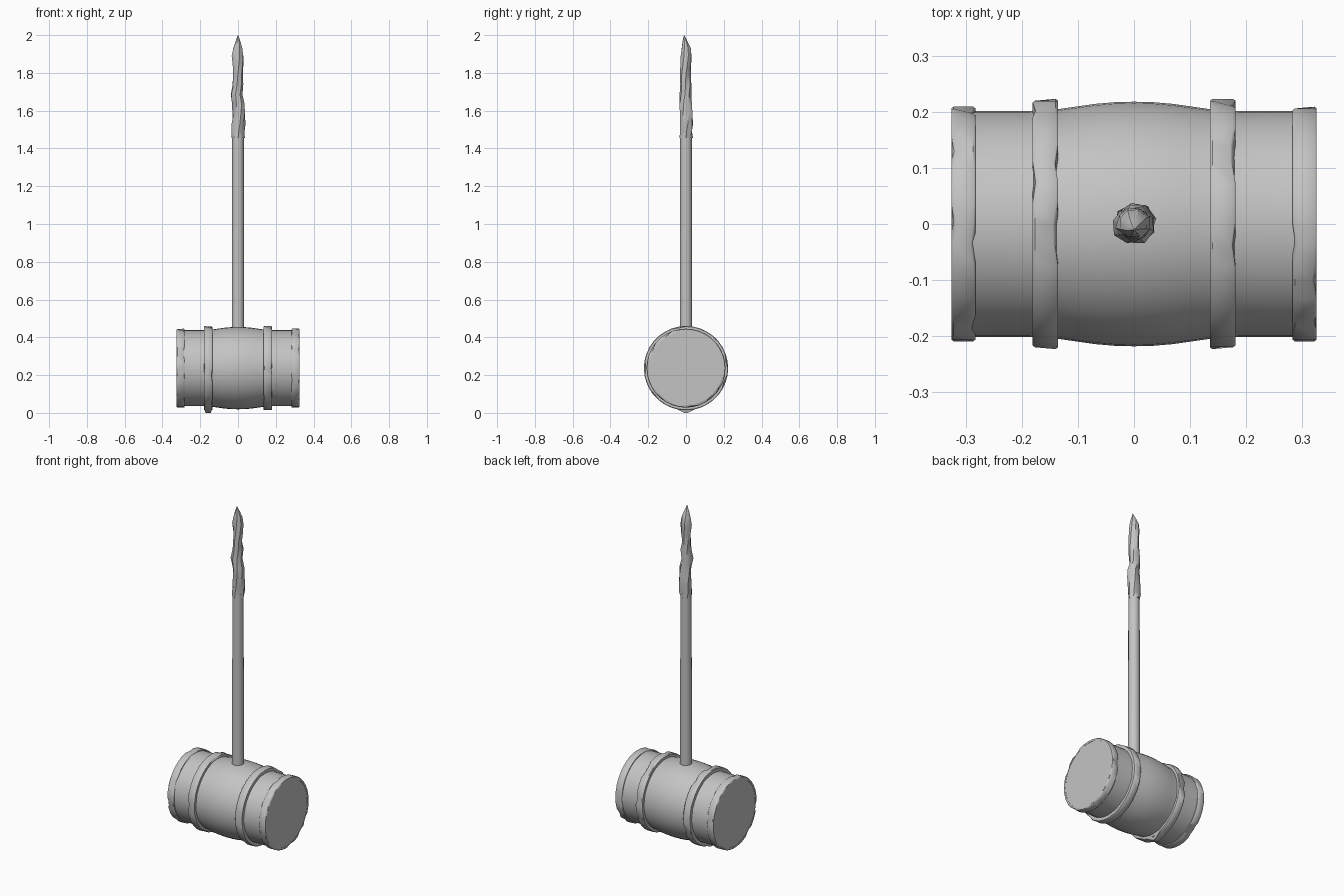
import bpy, bmesh, math, random
from mathutils import Vector

if "Cube" in bpy.data.objects:
    bpy.data.objects.remove(bpy.data.objects["Cube"])

random.seed(4)
CENTRE_Z = 0.237

grey = bpy.data.materials.new("worn_grey")
grey.diffuse_color = (0.55, 0.55, 0.55, 1)
grey.use_nodes = True
grey.node_tree.nodes["Principled BSDF"].inputs["Base Color"].default_value = grey.diffuse_color


def make_object(name, bm, angle):
    bmesh.ops.recalc_face_normals(bm, faces=bm.faces)
    mesh = bpy.data.meshes.new(name)
    bm.to_mesh(mesh)
    bm.free()
    mesh.materials.append(grey)
    ob = bpy.data.objects.new(name, mesh)
    bpy.context.collection.objects.link(ob)
    bpy.ops.object.select_all(action='DESELECT')
    ob.select_set(True)
    bpy.context.view_layer.objects.active = ob
    bpy.ops.object.shade_smooth_by_angle(angle=math.radians(angle))
    return ob


def skin(bm, rings, closed=False):
    """Join rings of points with quads; cap the ends unless the loop is closed."""
    rows = [[bm.verts.new(p) for p in ring] for ring in rings]
    n = len(rows[0])
    pairs = list(zip(rows, rows[1:]))
    if closed:
        pairs.append((rows[-1], rows[0]))
    else:
        bm.faces.new(rows[0])
        bm.faces.new(rows[-1])
    for a, b in pairs:
        for i in range(n):
            j = (i + 1) % n
            bm.faces.new((a[i], a[j], b[j], b[i]))


def x_ring(x, r, n):
    return [Vector((x, r * math.cos(t), CENTRE_Z + r * math.sin(t)))
            for t in (2 * math.pi * i / n for i in range(n))]


# Bulging mallet head
half = [(0.0, 0.218), (0.035, 0.217), (0.07, 0.214), (0.105, 0.209),
        (0.14, 0.204), (0.19, 0.201), (0.28, 0.201), (0.324, 0.2)]
profile = [(-x, r) for x, r in half[:0:-1]] + half
bm = bmesh.new()
skin(bm, [x_ring(x, r, 40) for x, r in profile])
make_object("mallet_head", bm, 35)


# Dented hoops around the head
def hoop(name, x, width, outer, inner, n=36):
    bm = bmesh.new()
    h = width / 2
    section = [(-h, inner), (-h, outer - 0.003), (-h + 0.004, outer),
               (h - 0.004, outer), (h, outer - 0.003), (h, inner)]
    rings = [x_ring(x + dx, r, n) for dx, r in section]
    axis = Vector((x, 0, CENTRE_Z))
    for i in range(n):
        if random.random() < 0.25:
            edge = random.choice(((1, 2), (3, 4)))
            depth = random.uniform(0.015, 0.035)
            for k in edge:
                p = rings[k][i]
                q = p - axis
                q.x = 0
                rings[k][i] = p - q * depth
                rings[k][i].x += 0.005 * (1 if k < 3 else -1)
    skin(bm, rings, closed=True)
    return make_object(name, bm, 40)


for side, word in ((-1, "left"), (1, "right")):
    hoop("inner_hoop_" + word, side * 0.158, 0.045, 0.223, 0.195)
    hoop("end_hoop_" + word, side * 0.304, 0.043, 0.209, 0.195)


def z_ring(z, r, n, cx=0, cy=0, rough=0, turn=0):
    pts = []
    for i in range(n):
        t = 2 * math.pi * i / n + turn
        k = r * (1 + random.uniform(-rough, rough))
        pts.append(Vector((cx + k * math.cos(t), cy + k * math.sin(t), z)))
    return pts


# Long round shaft, its foot passing through the head
bm = bmesh.new()
skin(bm, [z_ring(0.022, 0.033, 16), z_ring(0.5, 0.033, 16), z_ring(1.48, 0.031, 16)])
make_object("handle_shaft", bm, 40)

# Splintered, pointed end: height, radius, x offset, y offset
stations = [(1.455, 0.033, 0, 0), (1.49, 0.036, 0, -0.001), (1.53, 0.033, 0.003, 0.002),
            (1.59, 0.033, 0.004, 0), (1.635, 0.032, 0.003, -0.002),
            (1.685, 0.031, -0.006, 0), (1.74, 0.03, -0.003, 0),
            (1.79, 0.026, -0.003, -0.003), (1.835, 0.028, -0.002, 0.001),
            (1.89, 0.03, -0.001, 0.003), (1.93, 0.026, -0.001, 0.001),
            (1.965, 0.014, 0, -0.005), (2.0, 0.001, 0, -0.01)]
bm = bmesh.new()
skin(bm, [z_ring(z, r, 8, cx, cy, 0.15 if z < 1.92 else 0.03, 2.5 * (z - 1.45))
          for z, r, cx, cy in stations])
make_object("splintered_grip", bm, 40)

# Small wedge under one inner hoop where the mallet rests
bm = bmesh.new()
skin(bm, [[Vector((-0.158 + sx * w, sy * d, z)) for sx, sy in
           ((-1, -1), (1, -1), (1, 1), (-1, 1))]
          for w, d, z in ((0.014, 0.01, 0.0), (0.022, 0.06, 0.025))])
make_object("hoop_dent_bottom", bm, 40)
